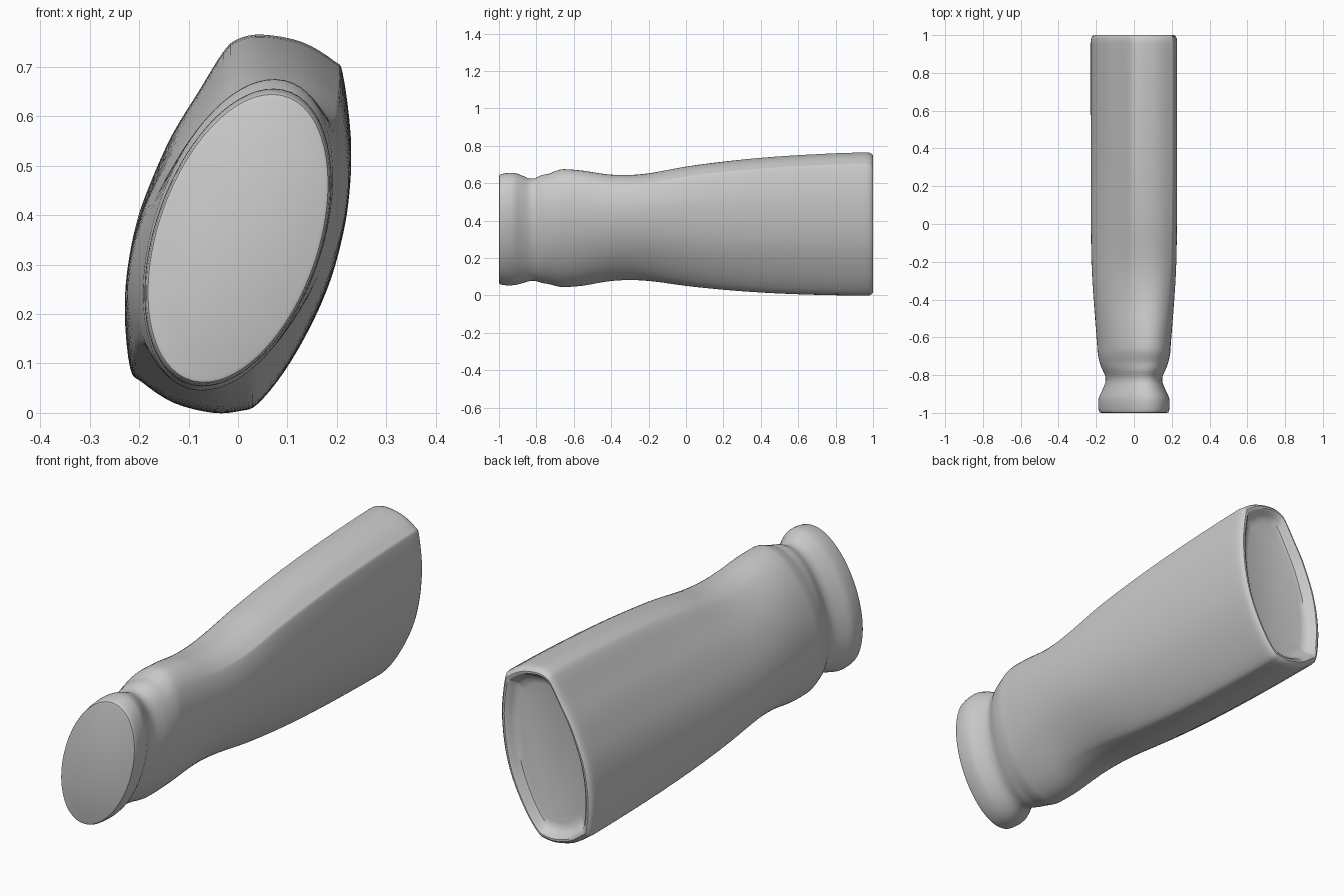
import bpy, bmesh, math

if "Cube" in bpy.data.objects:
    bpy.data.objects.remove(bpy.data.objects["Cube"])

SIDES_PER_SPAN = 4
PHI = 0.388  # shear of the leaning oval

# Butt outline (x, z), clockwise from the top
BUTT = [(.05, .765), (.13, .75), (.195, .712), (.213, .685), (.229, .56), (.226, .46),
        (.214, .37), (.19, .275), (.15, .18), (.095, .085), (.04, .018), (.005, .004),
        (-.05, 0), (-.13, .02), (-.195, .062), (-.219, .09), (-.23, .2), (-.223, .3),
        (-.206, .385), (-.18, .46), (-.135, .56), (-.08, .65), (-.03, .73), (0, .756)]

# Stations: y, half width, bottom z, top z, blend from oval (0) to butt outline (1)
STATIONS = [(-.99, .186, .058, .648, 0), (-.96, .189, .054, .654, 0), (-.92, .186, .055, .655, 0),
            (-.88, .168, .064, .643, 0), (-.84, .152, .076, .626, 0), (-.81, .151, .078, .626, 0),
            (-.78, .163, .070, .640, 0), (-.76, .172, .065, .646, 0), (-.73, .182, .060, .652, 0),
            (-.69, .191, .049, .668, 0), (-.65, .194, .045, .675, 0), (-.55, .202, .052, .667, .03),
            (-.42, .212, .074, .648, .15), (-.3, .220, .081, .645, .33), (-.18, .225, .074, .657, .53),
            (0, .228, .050, .690, .75), (.2, .229, .030, .716, .88), (.4, .229, .016, .736, .95),
            (.6, .229, .007, .750, .98), (.8, .229, .002, .760, 1), (.96, .229, 0, .765, 1)]


def spline(p0, p1, p2, p3, t):
    """Catmull-Rom interpolation of tuples"""
    return tuple(.5 * (2 * b + (c - a) * t + (2 * a - 5 * b + 4 * c - d) * t * t
                       + (3 * b - a - 3 * c + d) * t ** 3) for a, b, c, d in zip(p0, p1, p2, p3))


# Normalised butt outline and matching oval points along the same directions
n = len(BUTT)
outline = [spline(*(BUTT[(i + k) % n] for k in (-1, 0, 1, 2)), s / SIDES_PER_SPAN)
           for i in range(n) for s in range(SIDES_PER_SPAN)]
butt = [(x / .23, (z - .3825) / .3825) for x, z in outline]


def oval_point(u, v):
    r = math.cos(PHI) / math.sqrt(u * u + v * v - 2 * u * v * math.sin(PHI))
    return u * r, v * r


oval = [oval_point(u, v) for u, v in butt]
bm = bmesh.new()


def ring(y, w, lo, hi, blend, inset=0):
    c, h = (lo + hi) / 2, (hi - lo) / 2
    verts = []
    for (a, b), (u, v) in zip(oval, butt):
        x, z = a + (u - a) * blend, b + (v - b) * blend
        verts.append(bm.verts.new((x * (w - inset), y, c + z * (h - inset))))
    return verts


# Front pommel edge, body, rounded rim and dished butt
rings = [ring(-1, .186, .058, .648, 0, .012), ring(-.997, .186, .058, .648, 0, .004)]
for i in range(len(STATIONS) - 1):
    four = [STATIONS[min(max(i + k, 0), len(STATIONS) - 1)] for k in (-1, 0, 1, 2)]
    rings += [ring(*spline(*four, s / 3)) for s in range(3)]
for y, inset in ((.96, 0), (.98, .002), (.992, .007), (1, .016), (1, .024),
                 (.993, .033), (.975, .043), (.962, .056), (.957, .08)):
    rings.append(ring(y, .229, 0, .765, 1, inset))

for a, b in zip(rings, rings[1:]):
    for i in range(len(a)):
        j = (i + 1) % len(a)
        bm.faces.new((a[i], a[j], b[j], b[i]))
bm.faces.new(rings[0])
bm.faces.new(rings[-1])
bmesh.ops.recalc_face_normals(bm, faces=bm.faces)

mesh = bpy.data.meshes.new("grip_handle")
bm.to_mesh(mesh)
bm.free()
handle = bpy.data.objects.new("grip_handle", mesh)
bpy.context.collection.objects.link(handle)
bpy.context.view_layer.objects.active = handle
handle.select_set(True)
bpy.ops.object.shade_smooth_by_angle(angle=math.radians(35))
